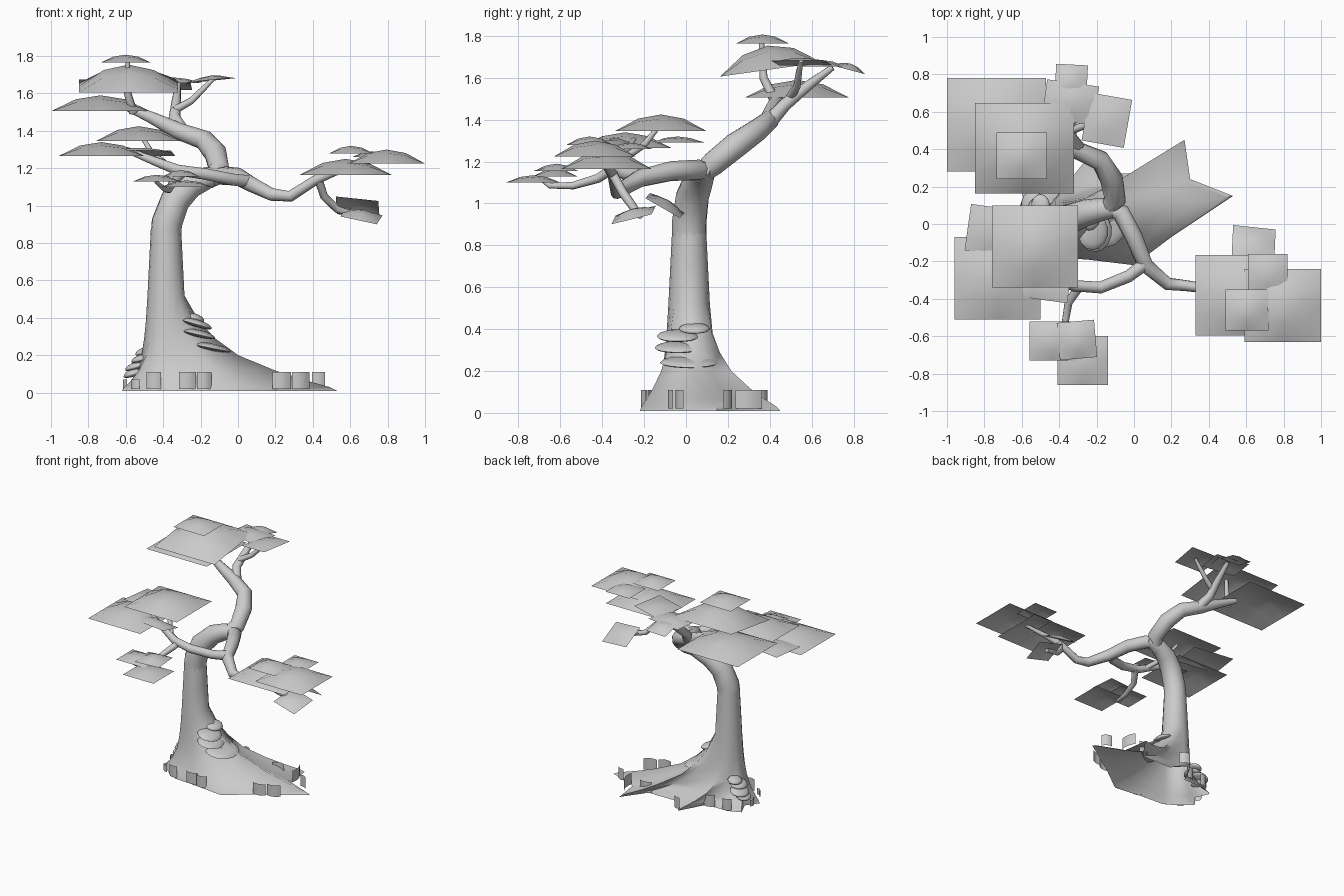
import bpy, bmesh
from math import sin, cos, pi, radians
from mathutils import Matrix, Vector, Euler

if "Cube" in bpy.data.objects:
    bpy.data.objects.remove(bpy.data.objects["Cube"])

GREY = (0.6, 0.6, 0.6, 1)
mat = bpy.data.materials.new("plain_grey")
mat.use_nodes = True
mat.diffuse_color = GREY
mat.node_tree.nodes["Principled BSDF"].inputs["Base Color"].default_value = GREY


def finish(name, bm, angle=50):
    me = bpy.data.meshes.new(name)
    bm.to_mesh(me)
    bm.free()
    ob = bpy.data.objects.new(name, me)
    bpy.context.collection.objects.link(ob)
    me.materials.append(mat)
    bpy.ops.object.select_all(action='DESELECT')
    ob.select_set(True)
    bpy.context.view_layer.objects.active = ob
    bpy.ops.object.shade_smooth_by_angle(angle=radians(angle))
    return ob


def bridge(bm, rings):
    for a, b in zip(rings, rings[1:]):
        for k in range(len(a)):
            j = (k + 1) % len(a)
            bm.faces.new((a[k], a[j], b[j], b[k]))


def limb(name, points, sides=10):
    """Tapered tube through (x, y, z, radius) points."""
    bm = bmesh.new()
    pos = [Vector(p[:3]) for p in points]
    rings, frame = [], None
    for i, p in enumerate(pos):
        d = (pos[min(i + 1, len(pos) - 1)] - pos[max(i - 1, 0)]).normalized()
        if frame is None:
            frame = d.orthogonal().normalized()
        frame = (frame - d * frame.dot(d)).normalized()
        side = d.cross(frame)
        rings.append([bm.verts.new(p + points[i][3] * (frame * cos(a) + side * sin(a)))
                      for a in (2 * pi * k / sides for k in range(sides))])
    bridge(bm, rings)
    bm.faces.new(rings[-1])
    bm.faces.new(rings[0][::-1])
    return finish(name, bm)


def leaf_card(name, x, y, z, w, d, h, turn=0, tilt_x=0, tilt_y=0):
    """Square sheet with a flat rim, domed up by h in the middle."""
    bm = bmesh.new()
    bmesh.ops.create_grid(bm, x_segments=4, y_segments=4, size=1)
    dome = lambda t: 1 - t * t
    for v in bm.verts:
        v.co = (v.co.x * w / 2, v.co.y * d / 2, h * dome(v.co.x) * dome(v.co.y))
    rot = Euler((radians(tilt_x), radians(tilt_y), radians(turn))).to_matrix().to_4x4()
    bm.transform(Matrix.Translation((x, y, z)) @ rot)
    return finish(name, bm)


# Trunk with flared, star-shaped roots, open underneath
roots = [(.53, .15), (.3, .24), (.27, .45), (.14, .27), (-.12, .27), (-.21, .4), (-.32, .2),
         (-.5, .2), (-.6, .16), (-.55, .05), (-.62, -.04), (-.5, -.14), (-.42, -.18),
         (-.25, -.19), (0, -.22), (.2, -.07)]
levels = [(.01, 1), (.03, .95), (.07, .77), (.12, .58), (.2, .34), (.29, .19), (.38, .09),
          (.52, 0), (.7, 0), (.88, 0)]
bm = bmesh.new()
rings = []
for z, spread in levels:
    r = .125 - .05 * z
    ring = []
    for k, (rx, ry) in enumerate(roots):
        a = 2 * pi * k / len(roots)
        core = Vector((-.385 + r * cos(a), .015 + r * sin(a), z))
        sharpness = 1 if rx > -.05 else 1.7
        ring.append(bm.verts.new(core.lerp(Vector((rx, ry, z)), spread ** sharpness)))
    rings.append(ring)
bridge(bm, rings)
finish("trunk_and_roots", bm, 70)

# Limbs and branches
limb("trunk_top", [(-.385, .015, .84, .082), (-.38, .015, .91, .083), (-.335, .03, 1.03, .08),
                   (-.255, .06, 1.11, .072), (-.16, .08, 1.15, .06), (-.06, .08, 1.165, .035)], 14)
limb("back_limb", [(-.16, .06, 1.13, .045), (-.1, .13, 1.19, .058), (-.12, .24, 1.28, .062),
                   (-.18, .34, 1.35, .055), (-.32, .4, 1.4, .047), (-.46, .42, 1.47, .033),
                   (-.6, .46, 1.53, .02)])
limb("back_branch", [(-.28, .38, 1.37, .04), (-.34, .47, 1.47, .032), (-.33, .58, 1.56, .025),
                     (-.32, .7, 1.65, .015)])
limb("back_twig", [(-.34, .5, 1.51, .022), (-.25, .53, 1.56, .018), (-.18, .54, 1.63, .015),
                   (-.13, .55, 1.68, .01)])
limb("crown_stem", [(-.56, .42, 1.5, .024), (-.59, .37, 1.6, .02), (-.59, .36, 1.78, .012)])
limb("front_limb", [(-.16, .1, 1.155, .035), (-.07, .06, 1.16, .05), (0, -.07, 1.155, .048),
                    (.06, -.22, 1.12, .043), (.18, -.32, 1.06, .035), (.28, -.33, 1.05, .03),
                    (.42, -.35, 1.14, .026), (.52, -.38, 1.18, .02), (.7, -.42, 1.23, .012)])
limb("right_limb", [(.05, -.22, 1.13, .035), (-.03, -.28, 1.14, .033), (-.18, -.34, 1.17, .032),
                    (-.32, -.33, 1.19, .03), (-.45, -.29, 1.24, .024), (-.6, -.25, 1.3, .016)])
limb("right_upper_twig", [(-.36, -.32, 1.2, .02), (-.46, -.2, 1.28, .016), (-.52, -.12, 1.38, .01)])
limb("left_low_twig", [(.43, -.35, 1.14, .022), (.46, -.3, 1.05, .022), (.53, -.25, .98, .02),
                       (.66, -.22, .94, .014)])
limb("front_low_twig", [(-.29, -.33, 1.18, .025), (-.35, -.42, 1.12, .022), (-.37, -.54, 1.085, .018),
                        (-.39, -.65, 1.085, .014), (-.44, -.71, 1.13, .009)])

# Foliage sheets: x, y, z, width, depth, dome height, turn, tilts
cards = [
    ("crown_left", -.735, .53, 1.505, .53, .5, .085),
    ("crown_main", -.585, .405, 1.64, .53, .49, .115, 0, 8),
    ("crown_cap", -.6, .365, 1.765, .27, .25, .042),
    ("crown_back_end", -.335, .775, 1.64, .17, .16, .03, -3, -15),
    ("crown_back_side", -.145, .555, 1.67, .23, .26, .025, -10, 0, -6),
    ("crown_back_mid", -.34, .65, 1.655, .28, .21, .03, -8),
    ("right_outer", -.73, -.29, 1.265, .46, .44, .075),
    ("right_top", -.53, -.12, 1.345, .46, .44, .08),
    ("right_back", -.72, -.04, 1.29, .34, .25, .03, -8),
    ("right_under", -.53, -.32, 1.28, .37, .16, .03, -8, -10),
    ("front_side", -.435, -.625, 1.13, .25, .21, .035),
    ("front_end", -.275, -.73, 1.1, .27, .26, .035),
    ("front_upper", -.305, -.62, 1.155, .2, .2, .035, 5),
    ("left_main", .575, -.38, 1.165, .49, .43, .085),
    ("left_outer", .795, -.435, 1.225, .41, .39, .075),
    ("left_cap", .605, -.46, 1.28, .23, .22, .04),
    ("left_back", .715, -.265, 1.26, .21, .21, .03),
    ("left_hanging_back", .64, -.1, .99, .23, .19, .03, -6, -30, 6),
    ("left_hanging_front", .66, -.25, .945, .2, .2, .03, -6, 14, 12),
]
for name, *args in cards:
    leaf_card("foliage_" + name, *args)

# Shelf fungi on both sides of the trunk
shelves = [(-.24, .04, .4, .075, 16), (-.22, -.04, .365, .1, 16), (-.21, -.04, .31, .11, 13),
           (-.15, .015, .24, .14, 11), (-.5, .1, .215, .06, -15), (-.51, .07, .18, .075, -16),
           (-.54, .1, .14, .08, -18), (-.56, .08, .1, .065, -18)]
for i, (x, y, z, r, tilt) in enumerate(shelves):
    bm = bmesh.new()
    bmesh.ops.create_uvsphere(bm, u_segments=14, v_segments=8, radius=1)
    for v in bm.verts:
        v.co = (v.co.x * r * .85, v.co.y * r, v.co.z * (.026 if v.co.z > 0 else .014))
    bm.transform(Matrix.Translation((x, y, z)) @ Matrix.Rotation(radians(tilt), 4, 'Y'))
    finish(f"shelf_fungus_{i + 1}", bm, 80)

# Upright grass sheets around the roots: x, y, width, facing angle
grass = [(.235, -.07, .1, -80), (.335, -.03, .1, -70), (.43, .2, .08, 60), (.3, .3, .13, 10),
         (.15, .29, .09, 100), (-.18, .37, .08, 60), (-.36, .22, .08, 110), (-.5, .2, .07, 110),
         (-.6, .03, .06, 190), (-.55, -.12, .06, 230), (-.45, -.17, .08, -100),
         (-.27, -.19, .09, -85), (-.18, -.2, .08, -80)]
for i, (x, y, w, facing) in enumerate(grass):
    h = .05 if x < -.5 else .09
    bm = bmesh.new()
    bmesh.ops.create_grid(bm, x_segments=4, y_segments=1, size=1)
    for v in bm.verts:
        s, t = v.co.x, v.co.y
        v.co = (.015 * (1 - s * s), s * w / 2, .02 + h * (t + 1) / 2)
    bm.transform(Matrix.Translation((x, y, 0)) @ Matrix.Rotation(radians(facing), 4, 'Z'))
    finish(f"grass_sheet_{i + 1}", bm)
